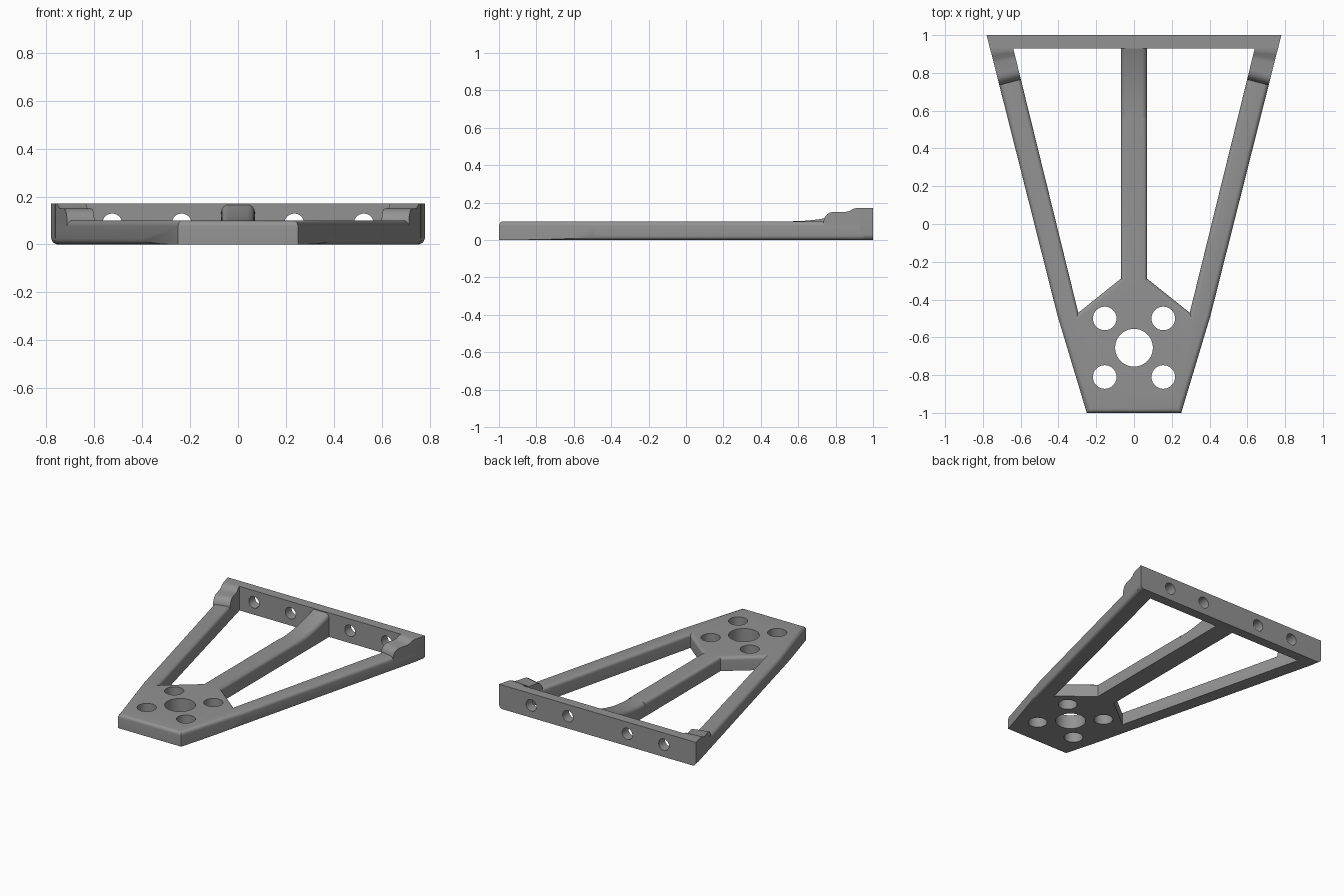
import bpy, bmesh, math
from mathutils import Matrix

if "Cube" in bpy.data.objects:
    bpy.data.objects.remove(bpy.data.objects["Cube"])

grey = bpy.data.materials.new("mid grey")
grey.diffuse_color = (0.29, 0.29, 0.29, 1)
grey.use_nodes = True
grey.node_tree.nodes["Principled BSDF"].inputs["Base Color"].default_value = grey.diffuse_color


def finish(bm, name):
    bmesh.ops.recalc_face_normals(bm, faces=bm.faces)
    me = bpy.data.meshes.new(name)
    bm.to_mesh(me)
    bm.free()
    ob = bpy.data.objects.new(name, me)
    bpy.context.collection.objects.link(ob)
    me.materials.append(grey)
    return ob


def smooth(ob):
    bpy.ops.object.select_all(action='DESELECT')
    bpy.context.view_layer.objects.active = ob
    ob.select_set(True)
    bpy.ops.object.shade_smooth_by_angle(angle=math.radians(30))


def prism(ring_a, ring_b):
    """Closed solid between two matching rings of points."""
    bm = bmesh.new()
    a = [bm.verts.new(p) for p in ring_a]
    b = [bm.verts.new(p) for p in ring_b]
    bm.faces.new(a)
    bm.faces.new(b[::-1])
    n = len(a)
    for i in range(n):
        bm.faces.new((a[i], b[i], b[(i + 1) % n], a[(i + 1) % n]))
    bmesh.ops.recalc_face_normals(bm, faces=bm.faces)
    return bm


def round_edges(bm, test, radius=0.03):
    edges = [e for e in bm.edges if test(e.verts[0].co, e.verts[1].co)]
    bmesh.ops.bevel(bm, geom=edges, offset=radius, segments=6,
                    profile=0.5, affect='EDGES', clamp_overlap=True)


def drill(ob, holes, axis):
    """Cut round holes; each is (centre, radius)."""
    bm = bmesh.new()
    turn = Matrix.Rotation(math.pi / 2, 4, 'X') if axis == 'Y' else Matrix()
    for centre, r in holes:
        bmesh.ops.create_cone(bm, cap_ends=True, segments=40, radius1=r, radius2=r,
                              depth=0.5, matrix=Matrix.Translation(centre) @ turn)
    cutter = finish(bm, "hole_cutter")
    cutter.hide_render = True
    mod = ob.modifiers.new("holes", 'BOOLEAN')
    mod.operation, mod.solver, mod.object = 'DIFFERENCE', 'EXACT', cutter
    bpy.context.view_layer.objects.active = ob
    bpy.ops.object.modifier_apply(modifier=mod.name)
    bpy.data.objects.remove(cutter)


def outer(y):
    return 0.405 + 0.2525 * (y + 0.485)


def inner(y):
    return 0.295 + 0.246 * (y + 0.47)


# Frame: mounting plate, two splayed arms and the start of the centre rib
H = 0.10
half = [(0.25, -1), (outer(-0.485), -0.485), (outer(0.95), 0.95), (inner(0.95), 0.95),
        (0.295, -0.47), (0.07, -0.29), (0.07, 0.56)]
outline = half + [(-x, y) for x, y in reversed(half)]
bm = prism([(x, y, 0) for x, y in outline], [(x, y, H) for x, y in outline])


def frame_edge(p, q):
    if abs(p.z - q.z) > 0.01:
        return False
    if p.z > 0.05:                                   # top rim, not the butt ends
        return not (abs(p.y - q.y) < 0.01 and p.y > 0.5)
    return abs(p.x) > 0.4 and abs(q.x) > 0.4 and abs(p.y - q.y) > 1 \
        and abs(abs(p.x) - outer(p.y)) < 0.01        # underside of the outer arm edge


round_edges(bm, frame_edge)
frame = finish(bm, "plate_and_arms")
holes = [((0, -0.655, 0.05), 0.10)]
holes += [((sx * 0.155, y, 0.05), 0.0625) for sx in (-1, 1) for y in (-0.5, -0.81)]
drill(frame, holes, 'Z')
smooth(frame)

# Rib end sweeping up to the rail
curve = [(0.56 + 0.38 * i / 12, H + 0.069 * (i / 12) ** 2) for i in range(13)]
side = [(0.56, 0)] + curve + [(0.94, 0)]
bm = prism([(-0.07, y, z) for y, z in side], [(0.07, y, z) for y, z in side])
round_edges(bm, lambda p, q: abs(p.x - q.x) < 0.01 and min(p.z, q.z) > 0.09)
smooth(finish(bm, "rib_ramp"))

# Rear rail with slanted ends and rounded lower corners
T = 0.172
for_rail = [(-0.763, 0.93), (0.763, 0.93), (0.78, 1), (-0.78, 1)]
bm = prism([(x, y, 0) for x, y in for_rail], [(x, y, T) for x, y in for_rail])
round_edges(bm, lambda p, q: max(p.z, q.z) < 0.01 and p.x * q.x > 0)
rail = finish(bm, "rear_rail")
drill(rail, [((x, 0.965, 0.088), 0.041) for x in (-0.525, -0.235, 0.235, 0.525)], 'Y')
smooth(rail)

# Stepped pads where the arms meet the rail
step = [(0.735, 0.07), (0.735, 0.10), (0.742, 0.122), (0.755, 0.138), (0.77, 0.147),
        (0.79, 0.15), (0.85, 0.15), (0.875, 0.155), (0.895, 0.167), (0.915, T),
        (0.97, T), (0.97, 0.07)]
for name, s in (("left_pad", -1), ("right_pad", 1)):
    ring_in, ring_out = [], []
    for y, z in step:
        yi = y + 0.03 * max(0, min(1, (0.93 - y) / 0.1))   # square to the arm
        ring_in.append((s * inner(yi), yi, z))
        ring_out.append((s * outer(y), y, z))
    smooth(finish(prism(ring_in, ring_out), name))
